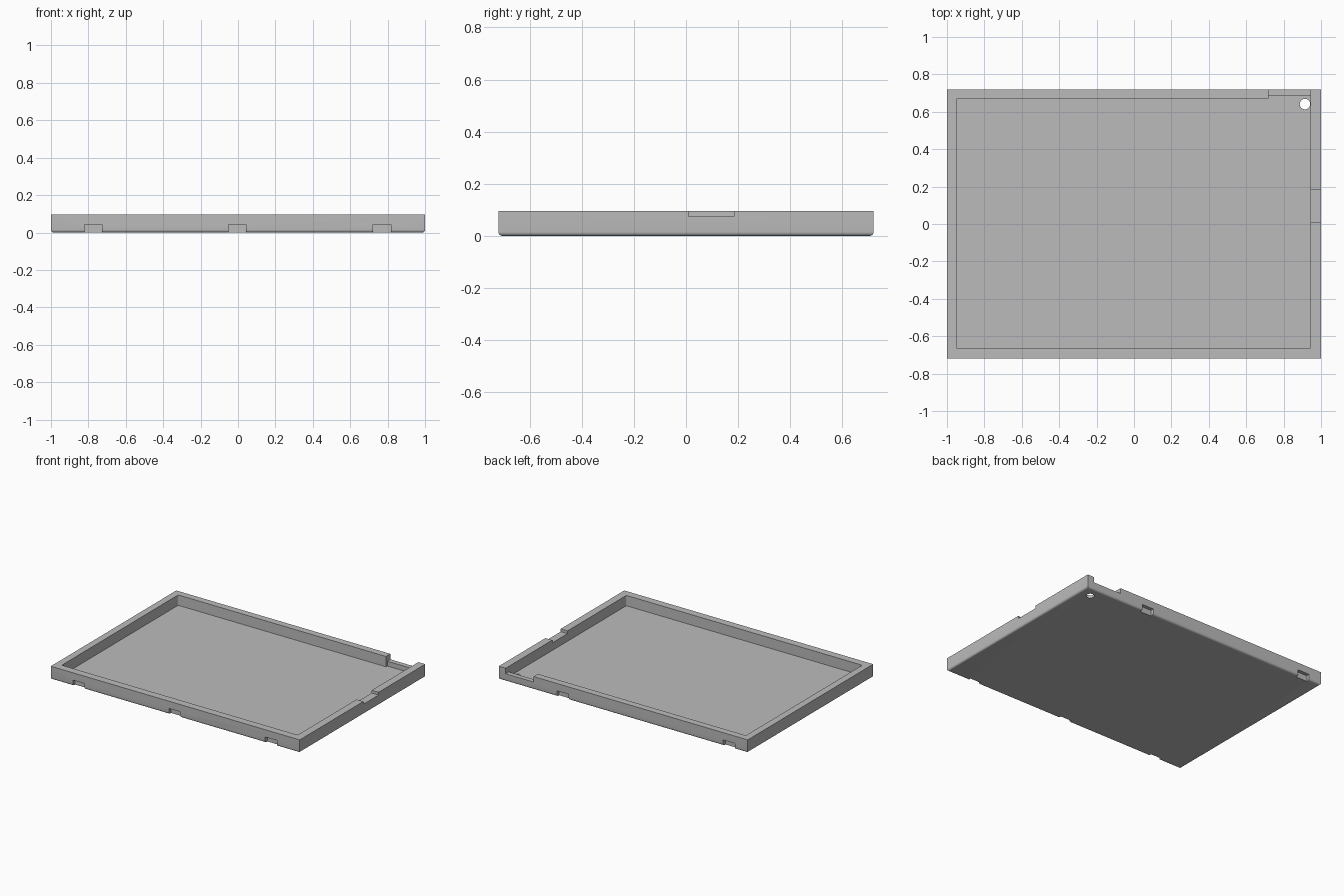
import bpy, bmesh, math

if "Cube" in bpy.data.objects:
    bpy.data.objects.remove(bpy.data.objects["Cube"])

W, D, H = 1.0, 0.72, 0.095   # half width, half depth, height
FLOOR = 0.02

grey = bpy.data.materials.new("plain grey")
grey.diffuse_color = (0.5, 0.5, 0.5, 1)
grey.use_nodes = True
grey.node_tree.nodes["Principled BSDF"].inputs["Base Color"].default_value = grey.diffuse_color


def box(name, x0, x1, y0, y1, z0, z1):
    bm = bmesh.new()
    bmesh.ops.create_cube(bm, size=1)
    for v in bm.verts:
        v.co = ((x0 + x1) / 2 + v.co.x * (x1 - x0),
                (y0 + y1) / 2 + v.co.y * (y1 - y0),
                (z0 + z1) / 2 + v.co.z * (z1 - z0))
    return add_mesh(name, bm)


def add_mesh(name, bm):
    me = bpy.data.meshes.new(name)
    bm.to_mesh(me)
    bm.free()
    me.materials.append(grey)
    ob = bpy.data.objects.new(name, me)
    bpy.context.collection.objects.link(ob)
    return ob


def bevel_edges(ob, test, radius, segments):
    bm = bmesh.new()
    bm.from_mesh(ob.data)
    edges = [e for e in bm.edges if test(*[v.co for v in e.verts])]
    bmesh.ops.bevel(bm, geom=edges, offset=radius, segments=segments,
                    profile=0.5, affect='EDGES')
    bm.to_mesh(ob.data)
    bm.free()


# Tray body with rounded bottom edges
tray = box("tray", -W, W, -D, D, 0, H)
bevel_edges(tray, lambda a, b: max(a.z, b.z) < 0.001, 0.015, 6)

# Inner cavity with slightly rounded corners
cavity = box("cavity_cutter", -0.95, 0.945, -0.665, 0.67, FLOOR, 0.2)
bevel_edges(cavity, lambda a, b: abs(a.z - b.z) > 0.01, 0.008, 4)
cutters = [cavity]

# Rear opening: low lip outside, floor recess inside; shallow notch on right wall
cutters.append(box("rear_opening_cutter", 0.72, 0.945, 0.60, 0.80, 0.055, 0.2))
cutters.append(box("rear_recess_cutter", 0.72, 0.945, 0.60, 0.685, FLOOR, 0.2))
cutters.append(box("side_notch_cutter", 0.90, 1.1, 0.01, 0.185, 0.075, 0.2))

# Clip slots along the front and rear lower edges
for side, centres in ((-1, (-0.775, -0.005, 0.77)), (1, (-0.85, 0.485))):
    for cx in centres:
        ys = sorted((side * (D - 0.025), side * (D + 0.1)))
        cutters.append(box("slot_cutter", cx - 0.047, cx + 0.047, *ys, -0.1, 0.042))

# Round hole through the floor
bm = bmesh.new()
bmesh.ops.create_cone(bm, cap_ends=True, segments=32, radius1=0.028,
                      radius2=0.028, depth=0.2)
bmesh.ops.translate(bm, verts=bm.verts, vec=(0.914, 0.641, 0))
cutters.append(add_mesh("hole_cutter", bm))

# Cut everything, then drop the cutters
bpy.context.view_layer.objects.active = tray
tray.select_set(True)
for c in cutters:
    mod = tray.modifiers.new("cut", 'BOOLEAN')
    mod.operation = 'DIFFERENCE'
    mod.solver = 'EXACT'
    mod.object = c
    bpy.ops.object.modifier_apply(modifier=mod.name)
for c in cutters:
    bpy.data.objects.remove(c)

bpy.ops.object.shade_smooth_by_angle(angle=math.radians(30))
